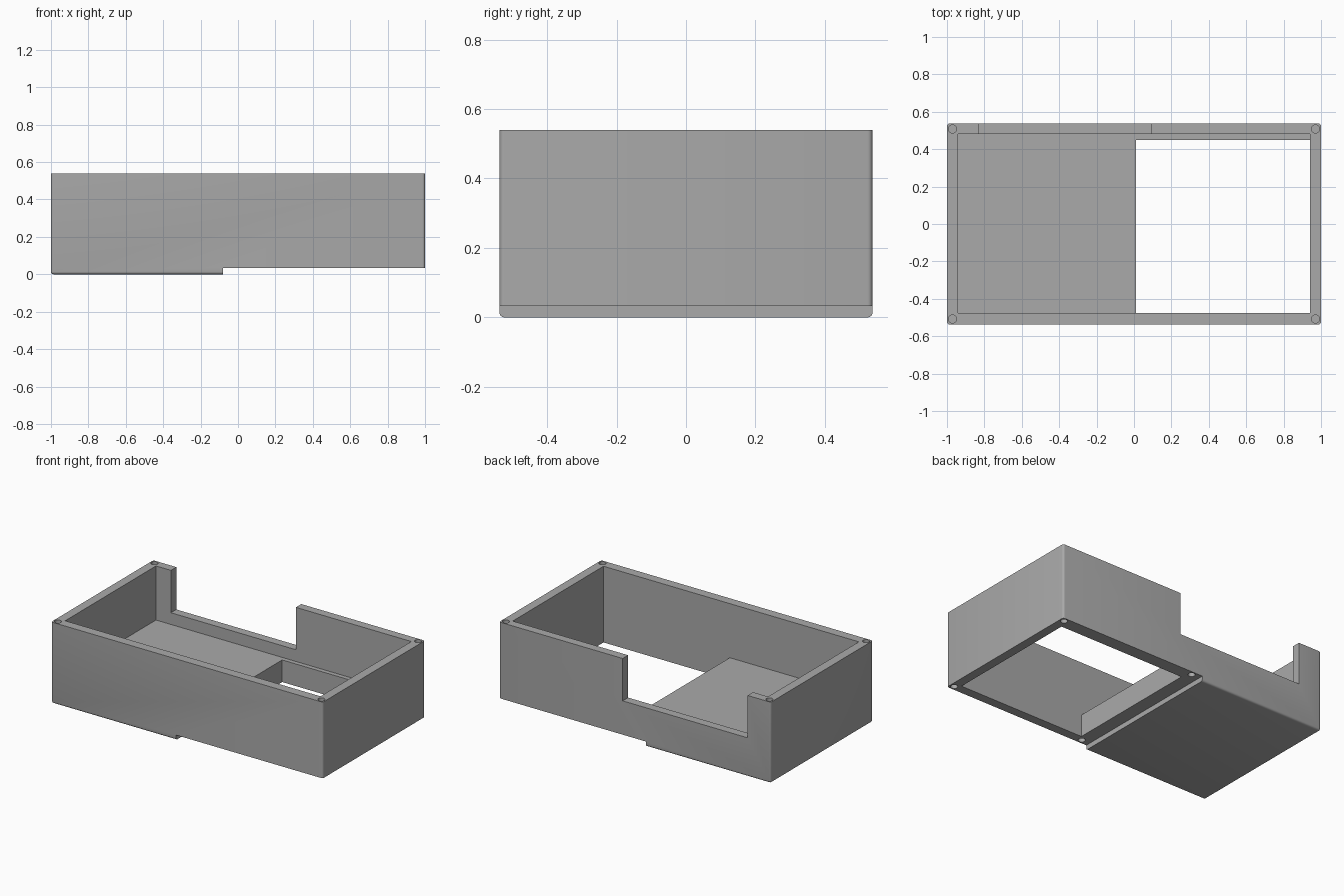
import bpy, bmesh, math
from mathutils import Matrix, Vector

cube = bpy.data.objects.get("Cube")
if cube:
    bpy.data.objects.remove(cube)

HALF_X, HALF_Y, TOP = 1.0, 0.537, 0.54
STEP_X, STEP_Z = -0.08, 0.033

grey = bpy.data.materials.new("plain grey")
grey.use_nodes = True
colour = (0.4, 0.4, 0.4, 1)
grey.diffuse_color = colour
grey.node_tree.nodes["Principled BSDF"].inputs["Base Color"].default_value = colour


def add_object(name, bm):
    bmesh.ops.recalc_face_normals(bm, faces=bm.faces[:])
    mesh = bpy.data.meshes.new(name)
    bm.to_mesh(mesh)
    bm.free()
    mesh.materials.append(grey)
    obj = bpy.data.objects.new(name, mesh)
    bpy.context.collection.objects.link(obj)
    return obj


def box(name, low, high):
    bm = bmesh.new()
    low, high = Vector(low), Vector(high)
    size = Matrix.Diagonal((*(high - low), 1))
    bmesh.ops.create_cube(bm, size=1, matrix=Matrix.Translation((low + high) / 2) @ size)
    return add_object(name, bm)


def peg(name, x, y, low, high):
    bm = bmesh.new()
    bmesh.ops.create_cone(bm, cap_ends=True, segments=24, radius1=0.022, radius2=0.022,
                          depth=high - low,
                          matrix=Matrix.Translation((x, y, (low + high) / 2)))
    return add_object(name, bm)


# Outer body: stepped side profile swept from front to back
bm = bmesh.new()
profile = [(-HALF_X, 0), (STEP_X, 0), (STEP_X, STEP_Z),
           (HALF_X, STEP_Z), (HALF_X, TOP), (-HALF_X, TOP)]
face = bm.faces.new([bm.verts.new((x, -HALF_Y, z)) for x, z in profile])
sweep = bmesh.ops.extrude_face_region(bm, geom=[face])
bmesh.ops.translate(bm, vec=(0, 2 * HALF_Y, 0),
                    verts=[v for v in sweep["geom"] if isinstance(v, bmesh.types.BMVert)])


# Rounded upright corners and lower slab edges
def is_rounded(edge):
    a, b = (v.co for v in edge.verts)
    upright = abs(a.z - b.z) > 0.1
    underside = max(a.z, b.z) < 0.001 and min(a.x, b.x) < STEP_X - 0.1
    return upright or underside


bmesh.ops.bevel(bm, geom=[e for e in bm.edges if is_rounded(e)], offset=0.014,
                segments=4, profile=0.5, affect='EDGES')
body = add_object("enclosure_body", bm)

# Interior, floor opening and rear cable notch
cutters = [
    box("interior_cutter", (-0.94, -0.475, 0.18), (0.94, 0.48, 0.7)),
    box("floor_opening_cutter", (0.01, -0.475, -0.1), (0.94, 0.45, 0.3)),
    box("rear_notch_cutter", (-0.83, 0.42, 0.258), (0.09, 0.7, 0.7)),
]

# Screw holes in the rim and in the raised underside
for y in (-0.508, 0.508):
    for x in (-0.97, 0.97):
        cutters.append(peg("rim_hole_cutter", x, y, TOP - 0.12, TOP + 0.1))
    for x in (-0.02, 0.97):
        cutters.append(peg("underside_hole_cutter", x, y, -0.1, STEP_Z + 0.08))

for cutter in cutters:
    cutter.hide_render = True
    cut = body.modifiers.new(cutter.name, 'BOOLEAN')
    cut.operation = 'DIFFERENCE'
    cut.solver = 'EXACT'
    cut.object = cutter

# Bake the cuts and drop the cutters
graph = bpy.context.evaluated_depsgraph_get()
finished = bpy.data.meshes.new_from_object(body.evaluated_get(graph))
body.modifiers.clear()
body.data = finished
body.data.materials.clear()
body.data.materials.append(grey)
for cutter in cutters:
    bpy.data.objects.remove(cutter)

bpy.ops.object.select_all(action='DESELECT')
body.select_set(True)
bpy.context.view_layer.objects.active = body
bpy.ops.object.shade_smooth_by_angle(angle=math.radians(30))
